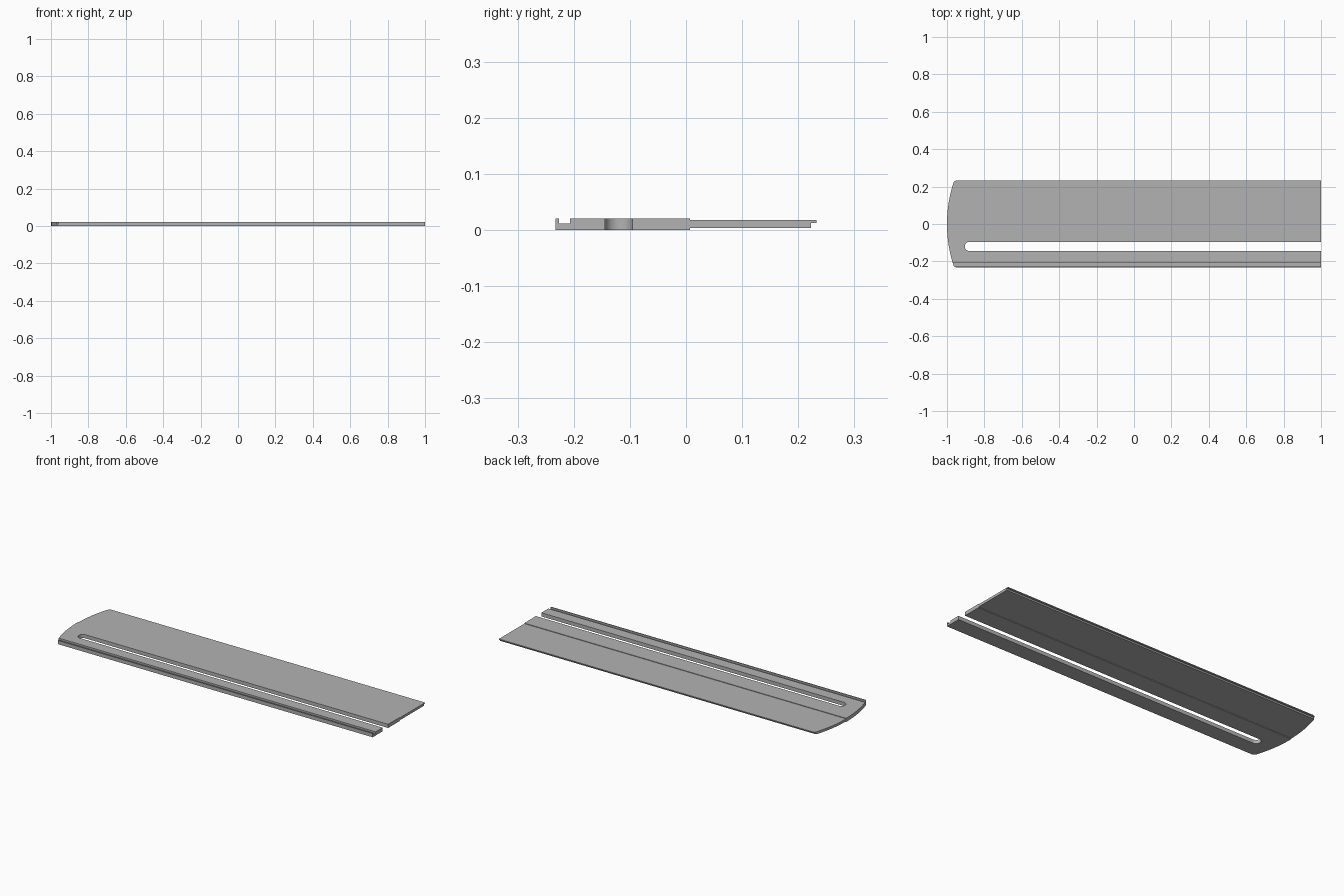
import bpy, bmesh, math
from mathutils import Vector

if "Cube" in bpy.data.objects:
    bpy.data.objects.remove(bpy.data.objects["Cube"])


def prism(name, points, direction):
    """Closed solid made by sweeping a flat polygon along a direction."""
    bm = bmesh.new()
    face = bm.faces.new([bm.verts.new(p) for p in points])
    new = bmesh.ops.extrude_face_region(bm, geom=[face])["geom"]
    bmesh.ops.translate(bm, vec=Vector(direction),
                        verts=[v for v in new if isinstance(v, bmesh.types.BMVert)])
    bmesh.ops.recalc_face_normals(bm, faces=bm.faces)
    mesh = bpy.data.meshes.new(name)
    bm.to_mesh(mesh)
    bm.free()
    obj = bpy.data.objects.new(name, mesh)
    bpy.context.collection.objects.link(obj)
    return obj


def arc(cx, cy, r, a0, a1, n):
    return [(cx + r * math.cos(a0 + (a1 - a0) * i / n),
             cy + r * math.sin(a0 + (a1 - a0) * i / n)) for i in range(n + 1)]


HALF = 0.2325          # half width of the plank
R, FILLET = 0.72, 0.02  # end curve and corner radii
SLOT_Y, SLOT_R = -0.12, 0.0245

# Plank cross-section: grooved front edge, stepped middle, thin back lip
section = [(-0.25, 0), (0.007, 0), (0.007, 0.0035), (0.223, 0.0035),
           (0.223, 0.012), (0.25, 0.012), (0.25, 0.0175), (0.007, 0.0175),
           (0.007, 0.0207), (-0.2065, 0.0207), (-0.2065, 0.011),
           (-0.2265, 0.011), (-0.2265, 0.0207), (-0.25, 0.0207)]
plank = prism("slotted_plank", [(-1.1, y, z) for y, z in section], (2.1, 0, 0))

# Plan outline: bowed left end with rounded corners, slot open to the right
bow_x = -1 + R
fy = HALF - FILLET
fx = bow_x - math.sqrt((R - FILLET) ** 2 - fy ** 2)
a = math.atan2(fy, fx - bow_x)
outline = [(1.1, HALF)]
outline += arc(fx, fy, FILLET, math.pi / 2, a, 6)
outline += arc(bow_x, 0, R, a, 2 * math.pi - a, 24)[1:-1]
outline += arc(fx, -fy, FILLET, -a, -math.pi / 2, 6)
outline += [(1.1, -HALF), (1.1, SLOT_Y - SLOT_R)]
outline += arc(-0.905 + SLOT_R, SLOT_Y, SLOT_R, 1.5 * math.pi, 0.5 * math.pi, 16)
outline += [(1.1, SLOT_Y + SLOT_R)]
cutter = prism("outline_cutter", [(x, y, -0.1) for x, y in outline], (0, 0, 0.2))

# Trim the plank to its outline
trim = plank.modifiers.new("trim", "BOOLEAN")
trim.operation = "INTERSECT"
trim.solver = "EXACT"
trim.object = cutter
bpy.context.view_layer.objects.active = plank
plank.select_set(True)
cutter.select_set(False)
bpy.ops.object.modifier_apply(modifier="trim")
bpy.data.objects.remove(cutter)

# Single grey finish, curved walls smooth and edges sharp
grey = bpy.data.materials.new("plain_grey")
grey.diffuse_color = (0.45, 0.45, 0.45, 1)
grey.use_nodes = True
grey.node_tree.nodes["Principled BSDF"].inputs["Base Color"].default_value = grey.diffuse_color
plank.data.materials.clear()
plank.data.materials.append(grey)
bpy.ops.object.shade_smooth_by_angle(angle=math.radians(30))
